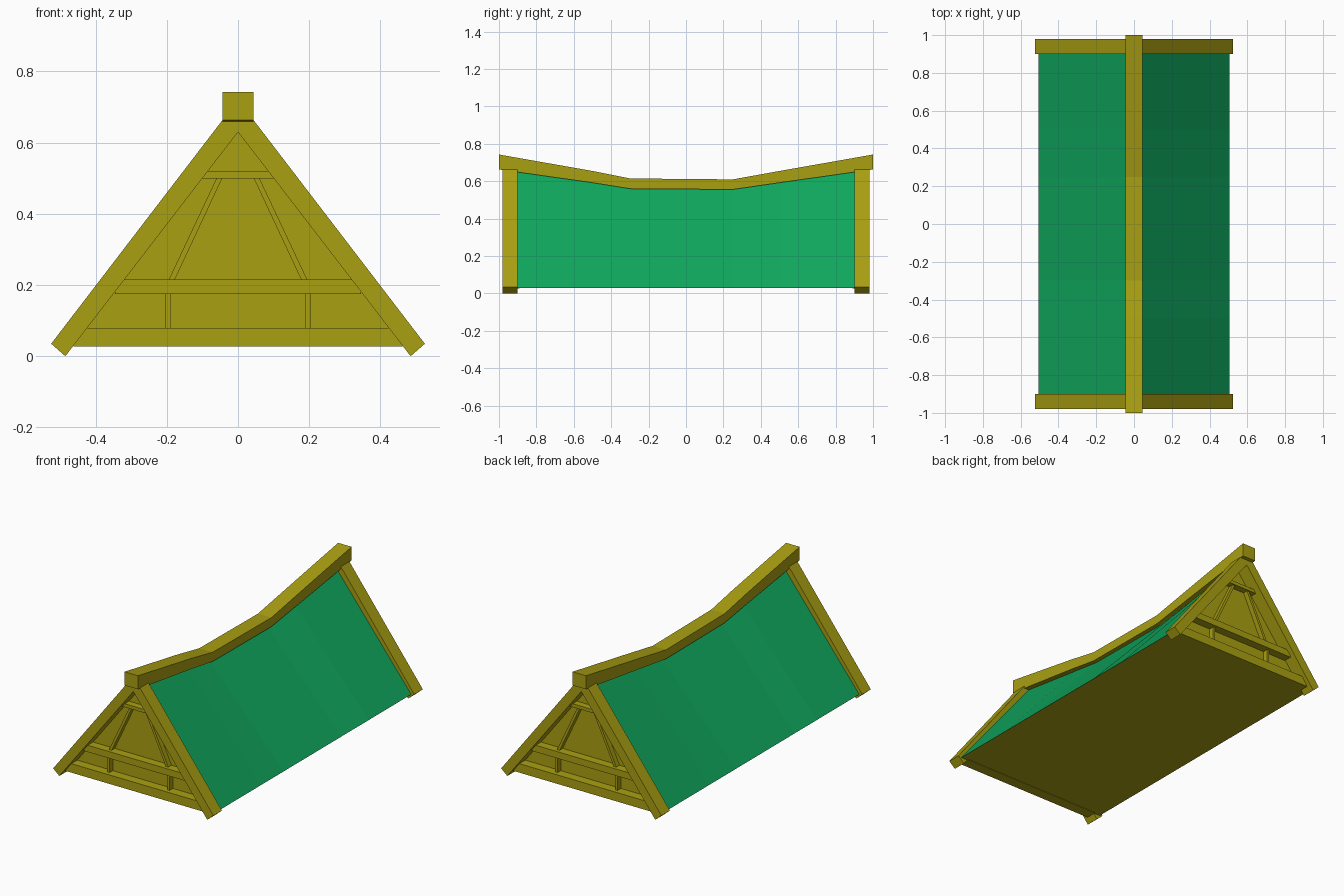
import bpy, bmesh
from mathutils import Vector

if "Cube" in bpy.data.objects:
    bpy.data.objects.remove(bpy.data.objects["Cube"])


def material(name, rgb):
    m = bpy.data.materials.new(name)
    m.diffuse_color = (*rgb, 1)
    m.use_nodes = True
    m.node_tree.nodes["Principled BSDF"].inputs["Base Color"].default_value = m.diffuse_color
    return m


WOOD = material("wood", (0.40, 0.35, 0.006))
GREEN = material("green_roof", (0.005, 0.39, 0.11))


def finish(name, bm, mats):
    bmesh.ops.recalc_face_normals(bm, faces=bm.faces)
    me = bpy.data.meshes.new(name)
    bm.to_mesh(me)
    bm.free()
    for m in mats:
        me.materials.append(m)
    ob = bpy.data.objects.new(name, me)
    bpy.context.collection.objects.link(ob)
    return ob


def loft(name, sections, mats, side_mats=None):
    """Join equal-sized cross-sections into a capped solid."""
    bm = bmesh.new()
    rings = [[bm.verts.new(p) for p in s] for s in sections]
    n = len(rings[0])
    for a, b in zip(rings, rings[1:]):
        for i in range(n):
            j = (i + 1) % n
            f = bm.faces.new((a[i], a[j], b[j], b[i]))
            if side_mats:
                f.material_index = side_mats[i]
    bm.faces.new(rings[0])
    bm.faces.new(rings[-1])
    return finish(name, bm, mats)


def plate(name, outline, y0, y1):
    """Extrude an x-z outline between two y values."""
    return loft(name, [[(x, y, z) for x, z in outline] for y in (y0, y1)], [WOOD])


def rect(x0, x1, z0, z1):
    return [(x0, z0), (x1, z0), (x1, z1), (x0, z1)]


# Sagging ridge beam: y, underside z, top z
ridge = [(-1, 0.663, 0.743), (-0.5, 0.592, 0.655), (-0.3, 0.56, 0.615),
         (0.25, 0.556, 0.61), (0.5, 0.592, 0.655), (1, 0.663, 0.743)]
W = 0.044
loft("ridge_beam", [[(-W, y, a), (W, y, a), (W, y, b), (-W, y, b)]
                    for y, a, b in ridge], [WOOD])

# Roof body: green slopes, wooden underside and gable walls
profile = [(-0.9, 0.664), (-0.5, 0.607), (-0.3, 0.58),
           (0.25, 0.575), (0.5, 0.607), (0.9, 0.664)]
loft("roof_body", [[(-0.505, y, 0.03), (0.505, y, 0.03), (0, y, z)]
                   for y, z in profile], [WOOD, GREEN], [0, 1, 1])

# Timber framing on both gables
for end, s in (("front", -1), ("back", 1)):
    # Rafter pair as one inverted V
    plate(end + "_rafters",
          [(-0.485, 0), (0, 0.63), (0.485, 0), (0.525, 0.035),
           (0.044, 0.663), (0, 0.718), (-0.044, 0.663), (-0.525, 0.035)],
          s * 0.9, s * 0.98)
    # Horizontal beams
    plate(end + "_base_beam", rect(-0.462, 0.462, 0.027, 0.08), s * 0.89, s * 0.955)
    plate(end + "_collar_beam", rect(-0.345, 0.345, 0.175, 0.215), s * 0.89, s * 0.95)
    plate(end + "_top_beam", rect(-0.102, 0.102, 0.5, 0.52), s * 0.89, s * 0.94)
    # Posts and slanted braces
    for side, k in (("left", -1), ("right", 1)):
        plate(f"{end}_{side}_post",
              [(k * x, z) for x, z in rect(0.19, 0.203, 0.075, 0.18)],
              s * 0.89, s * 0.93)
        plate(f"{end}_{side}_brace",
              [(k * x, z) for x, z in
               [(0.18, 0.21), (0.197, 0.21), (0.058, 0.505), (0.042, 0.505)]],
              s * 0.89, s * 0.93)
